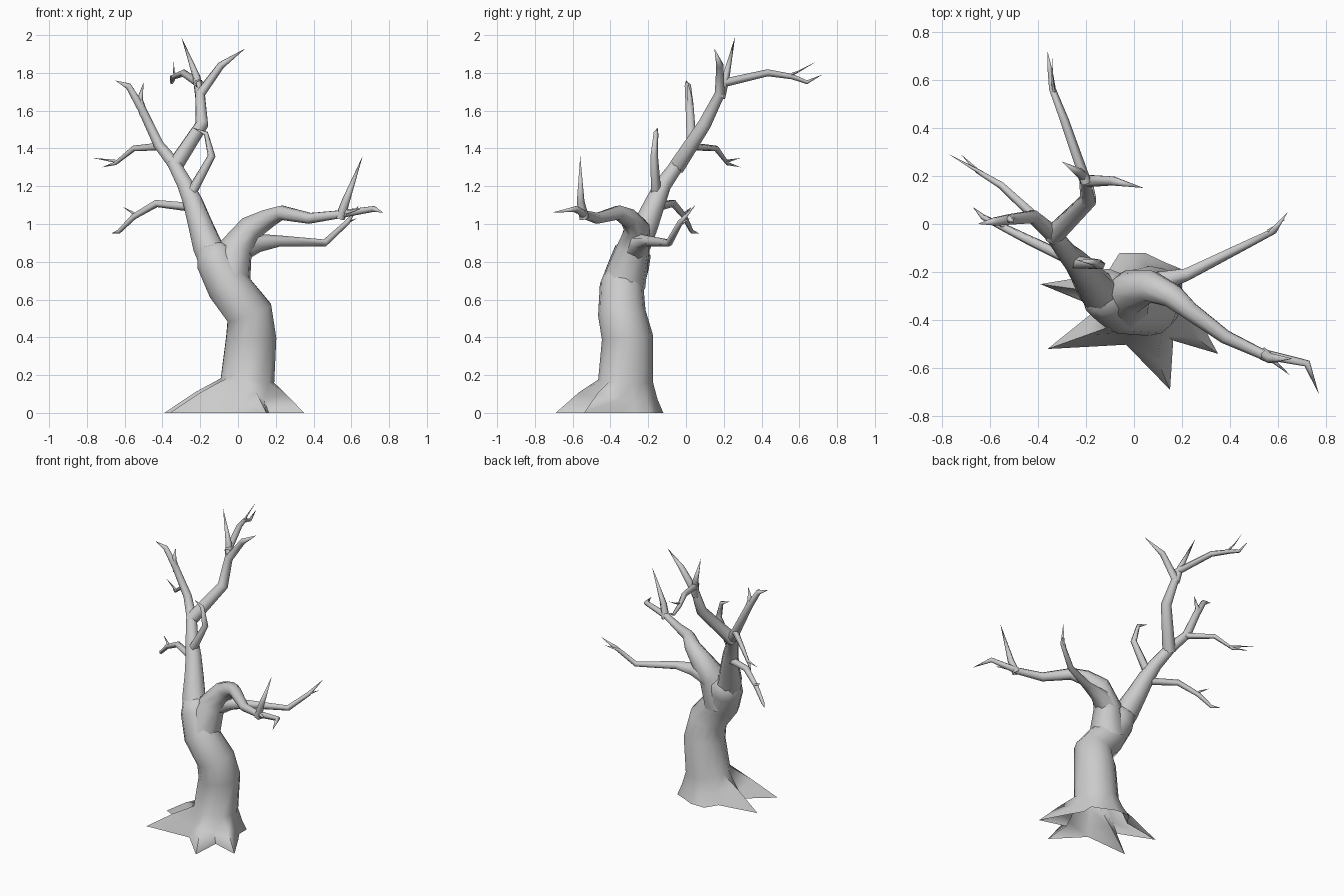
import bpy
import bmesh
import math
from mathutils import Vector

cube = bpy.data.objects.get("Cube")
if cube:
    bpy.data.objects.remove(cube)

grey = (.6, .6, .6, 1)
bark = bpy.data.materials.new("grey bark")
bark.use_nodes = True
bark.diffuse_color = grey
bark.node_tree.nodes["Principled BSDF"].inputs["Base Color"].default_value = grey


def tube_rings(points, radius, sides, taper, flare):
    """Rings square to a path: an even taper plus a swelling at the start."""
    path = [Vector(point) for point in points]
    side = Vector((1, 0, 0))
    previous_axis = Vector((0, 0, 1))
    last = len(path) - 1
    rings = []
    for index, centre in enumerate(path[:last]):
        ahead = (path[index + 1] - centre).normalized()
        behind = (centre - path[max(index - 1, 0)]).normalized()
        axis = (ahead + behind).normalized()
        side = previous_axis.rotation_difference(axis) @ side
        other_side = axis.cross(side)
        previous_axis = axis
        along = index / max(last - 1, 1)
        size = radius * (1 - along * (1 - taper)) + flare * (1 - along) ** 3
        ring = []
        for step in range(sides):
            angle = .25 + math.tau * step / sides
            offset = side * math.cos(angle) + other_side * math.sin(angle)
            ring.append(centre + offset * size)
        rings.append(ring)
    return rings


def loft(name, rings, tip):
    """Skin equal rings and close the last one onto a point."""
    shape = bmesh.new()
    loops = [[shape.verts.new(point) for point in ring] for ring in rings]
    end = shape.verts.new(tip)
    sides = len(loops[0])
    for step in range(sides):
        following = (step + 1) % sides
        for low, high in zip(loops, loops[1:]):
            shape.faces.new((low[step], low[following], high[following], high[step]))
        shape.faces.new((loops[-1][step], loops[-1][following], end))
    mesh = bpy.data.meshes.new(name)
    shape.to_mesh(mesh)
    shape.free()
    mesh.materials.append(bark)
    part = bpy.data.objects.new(name, mesh)
    bpy.context.collection.objects.link(part)
    bpy.ops.object.select_all(action="DESELECT")
    part.select_set(True)
    bpy.context.view_layer.objects.active = part
    bpy.ops.object.shade_smooth_by_angle(angle=math.radians(80))


def branch(name, radius, *points, sides=5, taper=.45, flare=0):
    """A tapering limb along the points, the last of which is its sharp tip."""
    loft(name, tube_rings(points, radius, sides, taper, flare), points[-1])


def root_outline(centre, tips, valley_radius):
    """A star on the ground: each root tip, then the valley after it."""
    outline = []
    directions = [(Vector(tip) - centre).normalized() for tip in tips]
    for index, tip in enumerate(tips):
        between = directions[index] + directions[(index + 1) % len(tips)]
        valley = centre + between.normalized() * valley_radius
        outline += [Vector(tip).to_3d(), valley.to_3d()]
    return outline


# Trunk with a star of roots, open underneath
trunk_path = [(.05, -.32, .17), (.07, -.31, .4), (.06, -.34, .53),
              (-.05, -.34, .67), (-.11, -.3, .79), (-.12, -.28, .86),
              (-.12, -.26, .92)]
root_tips = [(.2, -.27), (.13, -.16), (-.06, -.12), (-.39, -.25),
             (-.36, -.52), (.15, -.69), (.35, -.54)]
skirt = root_outline(Vector((.05, -.32)), root_tips, .2)
rings = tube_rings(trunk_path, .145, len(skirt), .68, 0)
shoulder = []
for foot, top in zip(skirt, rings[0]):
    point = foot.lerp(top, .55)
    point.z = .06 + min(.05, (foot - top).xy.length / 5)
    shoulder.append(point)
loft("trunk_and_roots", [skirt, shoulder] + rings, trunk_path[-1])

# Main limb on the right, rising to a fork, with its side branches
branch("right_limb", .06,
       (-.06, -.33, .69), (-.16, -.27, .88), (-.2, -.21, 1), (-.24, -.16, 1.12),
       (-.28, -.12, 1.21), (-.34, -.04, 1.32), (-.42, .03, 1.42),
       (-.51, .02, 1.61), (-.58, .01, 1.73), (-.65, 0, 1.76),
       sides=8, taper=.3, flare=.04)
branch("right_limb_twig", .024,
       (-.5, .02, 1.58), (-.52, .02, 1.66), (-.5, .01, 1.75), taper=.7)
branch("right_outer_branch", .022,
       (-.41, .03, 1.41), (-.55, .16, 1.4), (-.65, .22, 1.32), (-.72, .29, 1.3))
branch("right_outer_twig", .01, (-.63, .21, 1.33), (-.77, .29, 1.35))
branch("right_low_branch", .026,
       (-.24, -.16, 1.09), (-.43, -.07, 1.11), (-.55, -.01, 1.04),
       (-.63, .03, .96), (-.67, .07, .95))
branch("right_low_twig", .01, (-.54, -.01, 1.05), (-.61, .03, 1.09))
branch("inner_branch", .03,
       (-.25, -.16, 1.16), (-.14, -.17, 1.36), (-.17, -.16, 1.48),
       (-.24, -.15, 1.51))

# Tall limb leaning to the back
branch("back_limb", .044,
       (-.34, -.05, 1.3), (-.19, .1, 1.53), (-.2, .18, 1.69),
       (-.09, .18, 1.84), (.04, .15, 1.93), sides=7)
branch("back_limb_spike", .028,
       (-.2, .18, 1.67), (-.22, .21, 1.78), (-.3, .26, 1.99), taper=.75)
branch("back_long_branch", .024,
       (-.2, .17, 1.74), (-.29, .43, 1.8), (-.34, .56, 1.78),
       (-.35, .64, 1.75), (-.36, .72, 1.79))
branch("back_long_twig", .01,
       (-.33, .53, 1.78), (-.34, .6, 1.81), (-.34, .69, 1.86))

# Main limb on the left, reaching forward
branch("left_limb", .06,
       (-.05, -.33, .68), (-.01, -.28, .87), (.07, -.26, .98), (.16, -.3, 1.03),
       (.23, -.36, 1.06), (.38, -.47, 1.03), (.53, -.54, 1.05),
       (.72, -.58, 1.08), (.77, -.71, 1.06), sides=8, taper=.27, flare=.06)
branch("left_limb_spike", .028,
       (.54, -.54, 1.03), (.57, -.56, 1.12), (.66, -.56, 1.36), taper=.8)
branch("left_limb_twig", .012, (.57, -.56, 1.06), (.65, -.63, 1.08))

# Side branch on the left, reaching back
branch("left_back_branch", .032,
       (0, -.27, .87), (.11, -.24, .9), (.22, -.21, .91), (.46, -.09, .9),
       (.58, -.03, 1.01), (.64, .05, 1.1), sides=6, flare=.05)
branch("left_back_twig", .01, (.56, -.03, 1), (.63, .02, 1.03))
